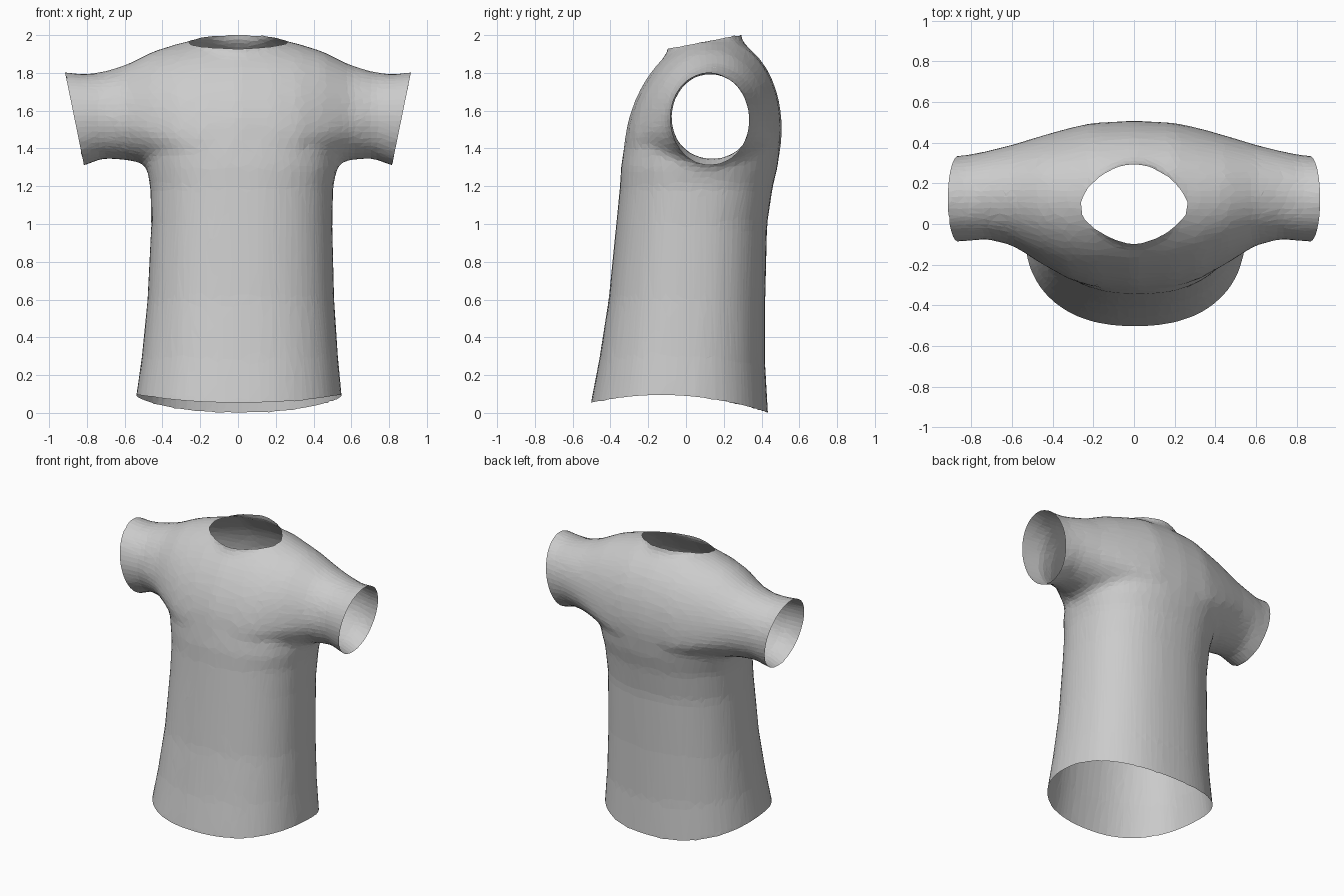
import bpy, bmesh
from math import cos, sin, pi
from mathutils import Vector

cube = bpy.data.objects.get("Cube")
if cube:
    bpy.data.objects.remove(cube, do_unlink=True)

SIDES = 40


def spow(v, e):
    """Signed power, for rounded-square sections."""
    return abs(v) ** e * (1 if v >= 0 else -1)


def loft(bm, rings):
    """Closed solid through a list of rings of points."""
    rows = [[bm.verts.new(p) for p in ring] for ring in rings]
    for a, b in zip(rows, rows[1:]):
        for i in range(SIDES):
            j = (i + 1) % SIDES
            bm.faces.new((a[i], a[j], b[j], b[i]))
    bm.faces.new(rows[0][::-1])
    bm.faces.new(rows[-1])


def level_ring(z, cx, half, front, back, power=0.87):
    """Horizontal section."""
    cy, hy = (front + back) / 2, (back - front) / 2
    turn = [2 * pi * i / SIDES for i in range(SIDES)]
    return [(cx + half * spow(cos(t), power), cy + hy * spow(sin(t), power), z)
            for t in turn]


def cross_ring(x, top, mid, bottom, front, back, lean):
    """Section across the arms, leaning back towards the top."""
    cy, hy = (front + back) / 2, (back - front) / 2
    ring = []
    for i in range(SIDES):
        t = 2 * pi * i / SIDES
        rise = sin(t) * ((top - mid) if sin(t) > 0 else (mid - bottom))
        ring.append((x, cy + hy * cos(t) + lean * rise, mid + rise))
    return ring


bm = bmesh.new()

# Torso: height, centre x, half width, front y, back y
torso = [(-0.15, 0.005, 0.56, -0.54, 0.44), (0.09, 0.005, 0.545, -0.505, 0.435),
         (0.3, 0.01, 0.52, -0.46, 0.42), (0.6, 0.015, 0.495, -0.41, 0.42),
         (1.0, 0.02, 0.48, -0.37, 0.43), (1.2, 0.02, 0.485, -0.35, 0.46),
         (1.3, 0.02, 0.505, -0.345, 0.485), (1.4, 0.01, 0.51, -0.33, 0.5),
         (1.5, 0, 0.47, -0.31, 0.49)]
loft(bm, [level_ring(*r) for r in torso])

# Shoulders and sleeves: x, top, middle, bottom, front y, back y, lean
half = [(0, 2.0, 1.42, 1.25, -0.33, 0.505, 0.1), (0.2, 1.985, 1.43, 1.27, -0.31, 0.495, 0.1),
        (0.32, 1.955, 1.45, 1.29, -0.275, 0.47, 0.08), (0.45, 1.915, 1.5, 1.31, -0.2, 0.435, 0.05),
        (0.6, 1.84, 1.55, 1.34, -0.105, 0.39, 0.03), (0.72, 1.805, 1.57, 1.345, -0.075, 0.36, 0.02),
        (0.82, 1.793, 1.56, 1.305, -0.085, 0.34, 0), (0.92, 1.805, 1.56, 1.29, -0.09, 0.33, 0),
        (1.05, 1.81, 1.56, 1.28, -0.09, 0.33, 0)]
loft(bm, [cross_ring(-r[0], *r[1:]) for r in half[:0:-1]] + [cross_ring(*r) for r in half])

# Short collar stub, trimmed below
loft(bm, [level_ring(z, 0, 0.2, -0.095, 0.295, 1) for z in (1.75, 2.15)])

bmesh.ops.recalc_face_normals(bm, faces=bm.faces)
mesh = bpy.data.meshes.new("shirt")
bm.to_mesh(mesh)
bm.free()
shirt = bpy.data.objects.new("shirt", mesh)
bpy.context.collection.objects.link(shirt)

# Merge the solids into one soft skin of irregular triangles
remesh = shirt.modifiers.new("merge", 'REMESH')
remesh.mode = 'VOXEL'
remesh.voxel_size = 0.03
smooth = shirt.modifiers.new("soften", 'SMOOTH')
smooth.factor = 0.5
smooth.iterations = 6
reduce = shirt.modifiers.new("reduce", 'DECIMATE')
reduce.ratio = 0.25
skin = bpy.data.meshes.new_from_object(
    shirt.evaluated_get(bpy.context.evaluated_depsgraph_get()))
shirt.modifiers.clear()
shirt.data = skin

# Trim open the hem, neck and cuffs
bm = bmesh.new()
bm.from_mesh(skin)
cuts = [((0, 0, 0.095), (0, 0, -1)), ((0, 0.1, 1.965), (0, -0.19, 1)),
        ((0.865, 0, 1.555), (0.49, 0, -0.1)), ((-0.865, 0, 1.555), (-0.49, 0, -0.1))]
for point, normal in cuts:
    bmesh.ops.bisect_plane(bm, geom=bm.verts[:] + bm.edges[:] + bm.faces[:], dist=0.004,
                           plane_co=point, plane_no=Vector(normal).normalized(),
                           clear_outer=True)

# Curve the hem down at front and back
for v in bm.verts:
    fade = max(0, 1 - (v.co.z - 0.095) / 0.5)
    v.co.z -= 0.29 * (v.co.y + 0.13) ** 2 * fade
bmesh.ops.triangulate(bm, faces=bm.faces[:])
for f in bm.faces:
    f.smooth = False
bm.to_mesh(skin)
bm.free()

# Plain cloth colour
cloth = bpy.data.materials.new("light grey cloth")
cloth.use_nodes = True
colour = (0.6, 0.6, 0.6, 1)
cloth.diffuse_color = colour
cloth.node_tree.nodes["Principled BSDF"].inputs["Base Color"].default_value = colour
skin.materials.clear()
skin.materials.append(cloth)
